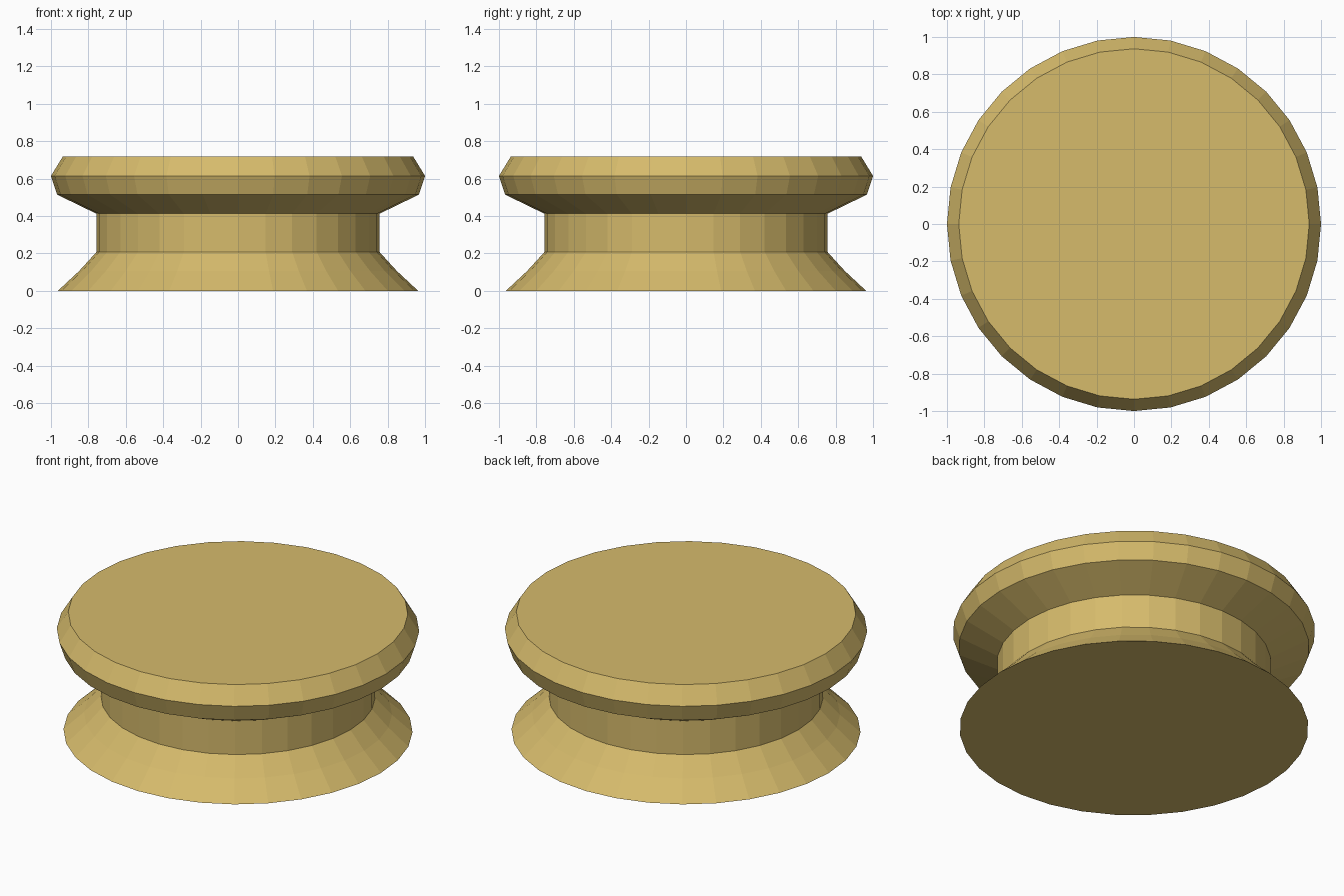
import bpy, bmesh, math

if "Cube" in bpy.data.objects:
    bpy.data.objects.remove(bpy.data.objects["Cube"])

SEGMENTS = 32

brass = bpy.data.materials.new("pale_brass")
brass.diffuse_color = (0.67, 0.495, 0.148, 1.0)
brass.use_nodes = True
brass.node_tree.nodes["Principled BSDF"].inputs["Base Color"].default_value = brass.diffuse_color

# Outline as (radius, height): flared foot, straight neck, bevelled cap
profile = [(0.963, 0.0), (0.85, 0.105), (0.757, 0.207), (0.757, 0.412),
           (0.967, 0.514), (1.0, 0.614), (0.937, 0.717)]

bm = bmesh.new()
rings = [[bm.verts.new((r * math.cos(2 * math.pi * i / SEGMENTS),
                        r * math.sin(2 * math.pi * i / SEGMENTS), z))
          for i in range(SEGMENTS)] for r, z in profile]

# Side bands
for low, high in zip(rings, rings[1:]):
    for i in range(SEGMENTS):
        j = (i + 1) % SEGMENTS
        bm.faces.new((low[i], low[j], high[j], high[i]))

# Flat underside and top
bm.faces.new(rings[0][::-1])
bm.faces.new(rings[-1])

mesh = bpy.data.meshes.new("round_knob")
bm.to_mesh(mesh)
bm.free()
mesh.materials.append(brass)
knob = bpy.data.objects.new("round_knob", mesh)
bpy.context.collection.objects.link(knob)
